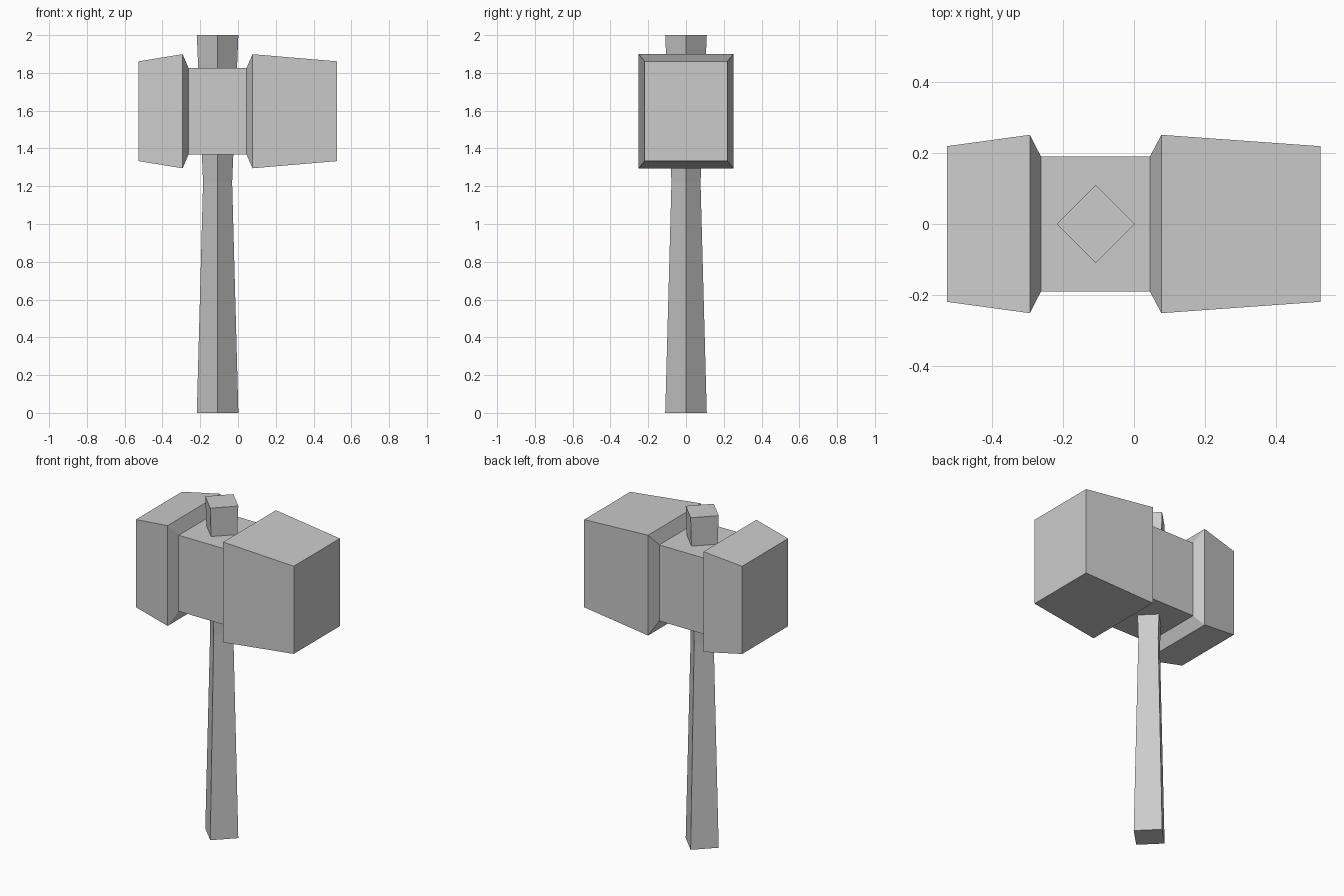
import bpy, bmesh

if "Cube" in bpy.data.objects:
    bpy.data.objects.remove(bpy.data.objects["Cube"])


def loft(name, rings):
    """Skin a list of four-point rings into a closed, flat-faced solid."""
    bm = bmesh.new()
    loops = [[bm.verts.new(p) for p in ring] for ring in rings]
    for a, b in zip(loops, loops[1:]):
        for i in range(4):
            j = (i + 1) % 4
            bm.faces.new((a[i], a[j], b[j], b[i]))
    bm.faces.new(loops[0])
    bm.faces.new(loops[-1])
    bmesh.ops.recalc_face_normals(bm, faces=bm.faces)
    mesh = bpy.data.meshes.new(name)
    bm.to_mesh(mesh)
    bm.free()
    obj = bpy.data.objects.new(name, mesh)
    bpy.context.collection.objects.link(obj)
    return obj


def head_ring(x, hy, hz, zc=1.597):
    return [(x, -hy, zc - hz), (x, hy, zc - hz), (x, hy, zc + hz), (x, -hy, zc + hz)]


def handle_ring(z, r, xc=-0.108):
    return [(xc + r, 0, z), (xc, r, z), (xc - r, 0, z), (xc, -r, z)]


# Hammer head: short block, waist, long block (x, half depth, half height)
head_profile = [
    (-0.527, 0.219, 0.264), (-0.293, 0.251, 0.302), (-0.262, 0.19, 0.229),
    (0.045, 0.19, 0.229), (0.077, 0.251, 0.302), (0.525, 0.219, 0.264),
]
loft("hammer_head", [head_ring(*p) for p in head_profile])

# Diamond-section handle, narrowest below the head (z, radius)
loft("handle", [handle_ring(*p) for p in [(0, 0.11), (1.22, 0.077), (2.0, 0.11)]])
